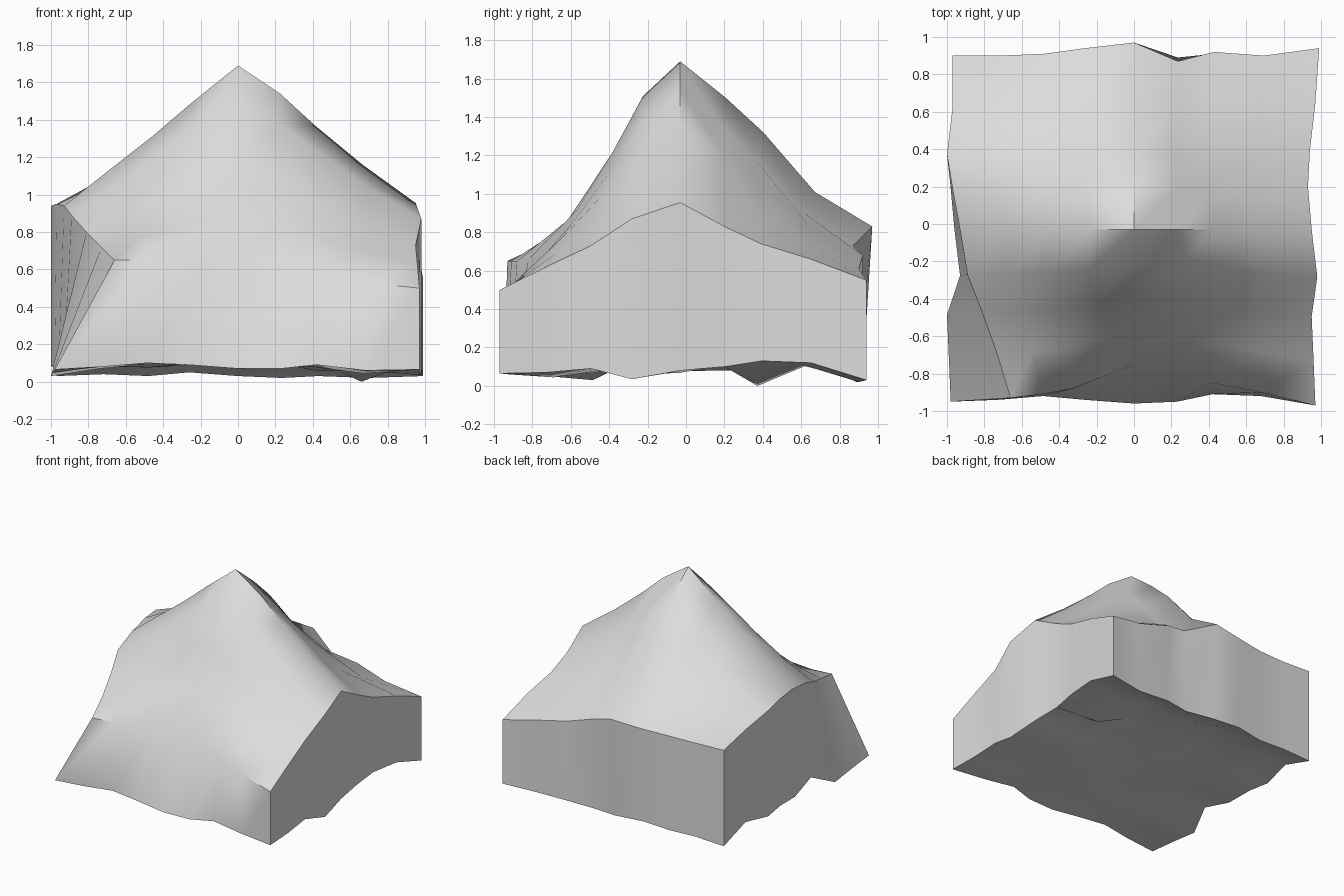
import bpy
import bmesh
import random

if "Cube" in bpy.data.objects:
    bpy.data.objects.remove(bpy.data.objects["Cube"], do_unlink=True)

random.seed(3)

# Shared station lines of the survey grid, used along both x and y
stations = [-.97, -.72, -.48, -.26, 0, .23, .42, .68, .97]
last = len(stations) - 1
middle = last // 2

# Height profiles of the summit: rows run left to right in x, columns in y
summit_rows = {
    0: [.65, .65, .65, .66, .67, .63, .58, .53, .5],
    middle: [.94, 1.13, 1.31, 1.49, 1.69, 1.54, 1.37, 1.16, .955],
    last: [.81, .8, .8, .81, .83, .73, .68, .61, .55],
}
summit_columns = {
    0: [.65, .72, .8, .89, .94, .95, .94, .87, .81],
    middle: [.67, .92, 1.21, 1.51, 1.69, 1.5, 1.32, 1.01, .83],
    last: [.5, .62, .73, .87, .955, .83, .74, .66, .55],
}

# Height profiles around the rim of the underside
base_rows = {
    0: [.065, .08, .1, .09, .07, .07, .09, .06, .065],
    last: [.03, .04, .03, .05, .03, .02, .03, .02, .03],
}
base_columns = {
    0: [.065, .05, .03, .13, .075, .09, .08, .12, .03],
    last: [.065, .07, .09, .035, .08, .1, .13, .12, .03],
}

# Outward reach of each side, for the top rim and for the foot of the walls
east_reach = [.97, .96, .95, .98, .95, .93, .94, .97, .99]
top_reach = {
    "west": [.66, .73, .81, .89, .93, .97, 1, .97, .97],
    "front": [.93, .91, .88, .82, .75, .78, .85, .9, .97],
    "back": [.9, .9, .91, .94, .97, .87, .92, .9, .94],
}
foot_reach = {
    "west": [.98, .99, 1, .93, .96, .98, 1, .97, .97],
    "front": [.95, .94, .92, .94, .96, .95, .91, .92, .97],
    "back": [.9, .9, .9, .92, .92, .89, .91, .9, .94],
}


def span(anchors, index):
    """Neighbouring anchor lines around an index and the blend between them."""
    low = max(k for k in anchors if k <= index and k < last)
    high = min(k for k in anchors if k > low)
    width = stations[high] - stations[low]
    return low, high, (stations[index] - stations[low]) / width


def mix(a, b, t):
    return a + (b - a) * t


def patch_height(rows, columns, i, j):
    """Blend the four profiles that enclose a grid point."""
    left, right, u = span(columns, i)
    front, back, v = span(rows, j)
    across = mix(columns[left][j], columns[right][j], u)
    along = mix(rows[front][i], rows[back][i], v)
    corners = mix(mix(rows[front][left], rows[front][right], u),
                  mix(rows[back][left], rows[back][right], u), v)
    return across + along - corners


def grid_layer(bm, rows, columns, reach, wobble):
    layer = []
    for j, y in enumerate(stations):
        line = []
        for i, x in enumerate(stations):
            px = x / stations[last] * (reach["west"][j] if x < 0 else east_reach[j])
            py = y / stations[last] * reach["front" if y < 0 else "back"][i]
            py -= .03 * (1 - abs(y) / stations[last])
            pz = patch_height(rows, columns, i, j)
            if 0 < i < last and 0 < j < last:
                pz += random.uniform(-wobble, wobble)
            line.append(bm.verts.new((px, py, max(pz, 0))))
        layer.append(line)
    return layer


def rim(layer):
    """Border vertices in order, counter-clockwise from above."""
    front = layer[0][:-1]
    east = [line[-1] for line in layer[:-1]]
    back = layer[-1][:0:-1]
    west = [line[0] for line in layer[:0:-1]]
    return front + east + back + west


# Mountain block: summit surface, underside and the walls joining them
bm = bmesh.new()
summit = grid_layer(bm, summit_rows, summit_columns, top_reach, 0)
base = grid_layer(bm, base_rows, base_columns, foot_reach, .025)
base[last - 2][last - 1].co.z = 0
for j in range(last):
    for i in range(last):
        for layer in (summit, base):
            quad = [layer[j][i], layer[j][i + 1],
                    layer[j + 1][i + 1], layer[j + 1][i]]
            bm.faces.new(quad if layer is summit else quad[::-1])

upper, lower = rim(summit), rim(base)
for k in range(len(upper)):
    n = (k + 1) % len(upper)
    bm.faces.new((lower[k], lower[n], upper[n], upper[k]))
    # Only the front wall flows smoothly into the slope above it
    if k >= last:
        bm.edges.get((upper[k], upper[n])).smooth = False

mesh = bpy.data.meshes.new("mountain_block")
bm.to_mesh(mesh)
bm.free()
mountain = bpy.data.objects.new("mountain_block", mesh)
bpy.context.collection.objects.link(mountain)

# Plain stone colour
stone = bpy.data.materials.new("pale_grey_stone")
stone.use_nodes = True
colour = (.72, .72, .72, 1)
stone.diffuse_color = colour
stone.node_tree.nodes["Principled BSDF"].inputs["Base Color"].default_value = colour
mesh.materials.append(stone)

# Smooth slopes with sharp wall edges
bpy.ops.object.select_all(action="DESELECT")
mountain.select_set(True)
bpy.context.view_layer.objects.active = mountain
bpy.ops.object.shade_smooth_by_angle(angle=1.0, keep_sharp_edges=True)
